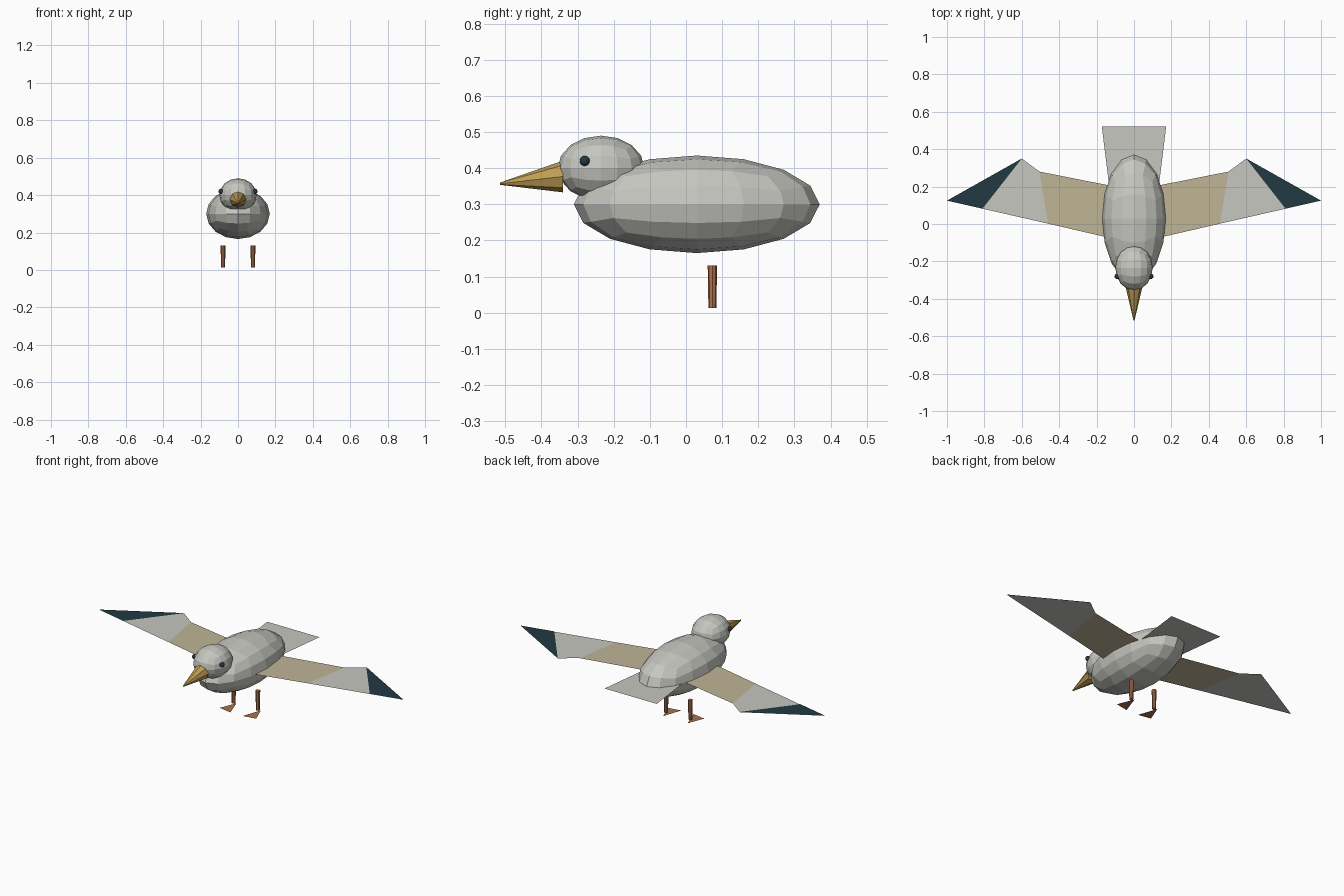
import bpy, bmesh, math
from mathutils import Vector

if "Cube" in bpy.data.objects:
    bpy.data.objects.remove(bpy.data.objects["Cube"])


def material(name, rgb):
    m = bpy.data.materials.new(name)
    m.diffuse_color = (*rgb, 1)
    m.use_nodes = True
    m.node_tree.nodes["Principled BSDF"].inputs["Base Color"].default_value = m.diffuse_color
    return m


WHITE = material("pale_grey", (0.57, 0.57, 0.53))
TAN = material("tan", (0.53, 0.46, 0.31))
DARK = material("dark_slate", (0.016, 0.042, 0.055))
GOLD = material("beak_gold", (0.53, 0.34, 0.09))
BROWN = material("leg_brown", (0.42, 0.17, 0.075))


def finish(name, bm, *mats):
    me = bpy.data.meshes.new(name)
    bm.to_mesh(me)
    bm.free()
    for m in mats:
        me.materials.append(m)
    ob = bpy.data.objects.new(name, me)
    bpy.context.collection.objects.link(ob)
    return ob


def ball(name, centre, radii, mat):
    """Faceted ellipsoid: a gridded cube pushed out at equal angles."""
    bm = bmesh.new()
    bmesh.ops.create_cube(bm, size=2)
    bmesh.ops.subdivide_edges(bm, edges=bm.edges[:], cuts=3, use_grid_fill=True)
    for v in bm.verts:
        d = Vector([math.tan(c * math.pi / 4) for c in v.co]).normalized()
        v.co = [c + r * k for c, r, k in zip(centre, radii, d)]
    return finish(name, bm, mat)


def sheet(name, z, polys, *mats):
    """Flat panels at height z, one material for each polygon."""
    bm = bmesh.new()
    for i, poly in enumerate(polys):
        f = bm.faces.new([bm.verts.new((x, y, z)) for x, y in poly])
        f.normal_update()
        if f.normal.z < 0:
            f.normal_flip()
        f.material_index = i
    bmesh.ops.remove_doubles(bm, verts=bm.verts[:], dist=1e-5)
    return finish(name, bm, *mats)


def tube(name, a, b, ra, rb, sides, mat):
    """Tapered prism from a to b, each radius given as (across, along)."""
    bm = bmesh.new()
    a, b = Vector(a), Vector(b)
    vertical = abs((b - a).z) > abs((b - a).y)
    rings = []
    for p, r in ((a, ra), (b, rb)):
        ring = []
        for i in range(sides):
            t = 2 * math.pi * i / sides
            u, w = r * math.cos(t), r * math.sin(t)
            ring.append(bm.verts.new(p + Vector((u, w, 0) if vertical else (u, 0, w))))
        rings.append(ring)
    for i in range(sides):
        j = (i + 1) % sides
        bm.faces.new((rings[0][i], rings[0][j], rings[1][j], rings[1][i]))
    bm.faces.new(rings[0])
    bm.faces.new(rings[1])
    bmesh.ops.recalc_face_normals(bm, faces=bm.faces[:])
    return finish(name, bm, mat)


# Body, head and beak
ball("body", (0, 0.03, 0.3), (0.17, 0.34, 0.135), WHITE)
ball("head", (0, -0.235, 0.4), (0.1, 0.12, 0.09), WHITE)
tube("beak", (0, -0.34, 0.377), (0, -0.515, 0.357), 0.044, 0.003, 8, GOLD)

# Tail fan
sheet("tail", 0.3, [[(-0.12, 0.1), (0.12, 0.1), (0.172, 0.52), (-0.172, 0.52)]], WHITE)

# Paired parts
for side, s in (("left", -1), ("right", 1)):
    def flip(pts):
        return [(s * x, y) for x, y in pts]

    inner = flip([(0.05, -0.093), (0.46, 0.002), (0.505, 0.28), (0.05, 0.19)])
    outer = flip([(0.46, 0.002), (1.0, 0.125), (0.6, 0.35), (0.505, 0.28)])
    tip = flip([(0.81, 0.082), (1.0, 0.125), (0.6, 0.35)])
    sheet(side + "_wing", 0.3, [inner, outer], TAN, WHITE)
    sheet(side + "_wing_tip", 0.302, [tip], DARK)

    ball(side + "_eye", (s * 0.09, -0.28, 0.42), (0.014, 0.014, 0.014), DARK)
    tube(side + "_leg", (s * 0.08, 0.073, 0.013), (s * 0.08, 0.073, 0.13),
         0.011, 0.013, 8, BROWN)
    sheet(side + "_foot", 0.0,
          [flip([(0.08, 0.1), (0.04, -0.015), (0.12, 0.0)])], BROWN)
